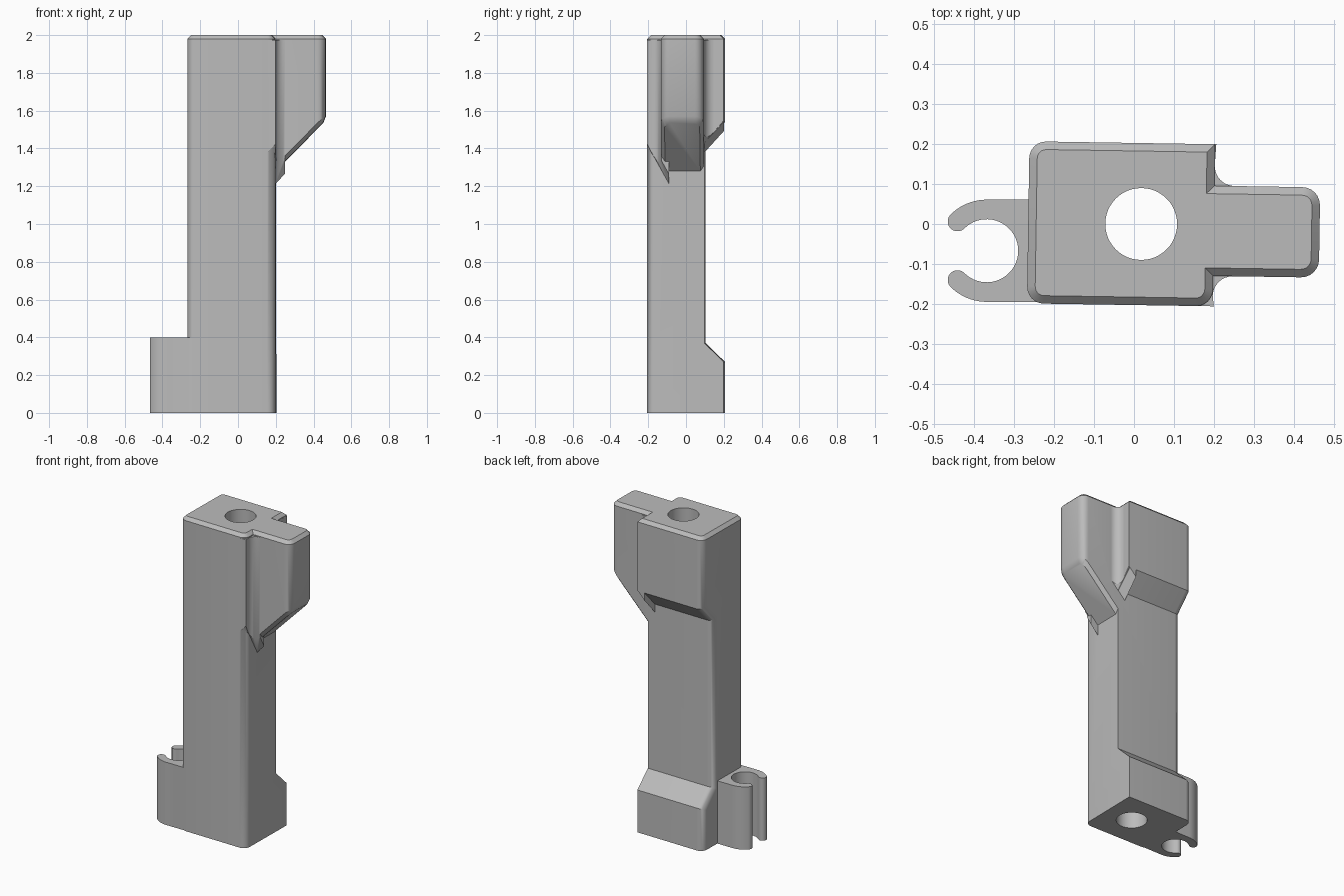
import bpy, bmesh, math
from mathutils import Matrix, Vector

cube = bpy.data.objects.get("Cube")
if cube:
    bpy.data.objects.remove(cube, do_unlink=True)

grey = bpy.data.materials.new("mid grey plastic")
grey.use_nodes = True
GREY = (0.5, 0.5, 0.5, 1)
grey.diffuse_color = GREY
grey.node_tree.nodes["Principled BSDF"].inputs["Base Color"].default_value = GREY

TILT = Matrix.Rotation(math.radians(-0.9), 4, 'Z')


def prism(points, direction):
    """Extrude a closed outline of 3D points along a direction."""
    bm = bmesh.new()
    face = bm.faces.new([bm.verts.new(p) for p in points])
    ext = bmesh.ops.extrude_face_region(bm, geom=[face])
    moved = [v for v in ext["geom"] if isinstance(v, bmesh.types.BMVert)]
    bmesh.ops.translate(bm, verts=moved, vec=direction)
    bmesh.ops.recalc_face_normals(bm, faces=bm.faces)
    return bm


def bevel(bm, rule, offset, segments):
    """Bevel every edge for which the rule holds."""
    edges = [e for e in bm.edges if rule(e)]
    bmesh.ops.bevel(bm, geom=edges, offset=offset, segments=segments,
                    profile=0.5, affect='EDGES')


def finish(bm, name, tilt=True):
    if tilt:
        bm.transform(TILT)
    bmesh.ops.recalc_face_normals(bm, faces=bm.faces)
    mesh = bpy.data.meshes.new(name)
    bm.to_mesh(mesh)
    bm.free()
    mesh.materials.append(grey)
    ob = bpy.data.objects.new(name, mesh)
    bpy.context.collection.objects.link(ob)
    return ob


def arc(center, radius, start, end, steps):
    out = []
    for i in range(steps + 1):
        a = math.radians(start + (end - start) * i / steps)
        out.append((center[0] + radius * math.cos(a), center[1] + radius * math.sin(a)))
    return out


def on_plane(e, axis, value):
    return all(abs(v.co[axis] - value) < 1e-4 for v in e.verts)


def borders(e, test):
    return any(test(f.normal) for f in e.link_faces)


# Main post: side profile with a recessed back, extruded across the width
LEFT, RIGHT, DEPTH, RECESS = -0.265, 0.2, 0.203, 0.1
profile = [(-DEPTH, 0), (DEPTH, 0), (DEPTH, 0.27), (RECESS, 0.37),
           (RECESS, 1.43), (DEPTH, 1.54), (DEPTH, 2), (-DEPTH, 2)]
bm = prism([(LEFT, y, z) for y, z in profile], (RIGHT - LEFT, 0, 0))


def rounded_edge(e):
    if on_plane(e, 2, 0) or on_plane(e, 2, 2):
        return False
    return on_plane(e, 0, LEFT) or (on_plane(e, 0, RIGHT) and on_plane(e, 1, -DEPTH))


bevel(bm, rounded_edge, 0.042, 6)
bm.normal_update()
bevel(bm, lambda e: on_plane(e, 2, 2) and borders(e, lambda n: n.z < 0.9), 0.02, 1)
post = finish(bm, "post")

# Side arm with a sloping underside and chamfered rims
INNER, OUTER = 0.1, 0.465
arm_profile = [(INNER, 2), (OUTER, 2), (OUTER, 1.55), (RIGHT, 1.28), (INNER, 1.18)]
bm = prism([(x, -0.127, z) for x, z in arm_profile], (0, 0.226, 0))
bevel(bm, lambda e: on_plane(e, 0, OUTER) and abs(e.verts[0].co.z - e.verts[1].co.z) > 0.1,
      0.045, 6)
bm.normal_update()


def arm_rim(e):
    if on_plane(e, 0, INNER):
        return False
    top = [f.normal.z > 0.9 for f in e.link_faces]
    under = [f.normal.z < -0.5 for f in e.link_faces]
    return any(top) != all(top) or any(under) != all(under)


bevel(bm, arm_rim, 0.02, 1)
arm = finish(bm, "side_arm")


# Hollow fillets where the arm meets the post, with slanted lower ends
def fillet(name, side, arm_y, base_z, slope):
    edge = side * DEPTH
    mid = arm_y + side * 0.05
    curve = arc((0.25, mid), 0.05, 180, 180 + side * 90, 8)
    outline = [(0.15, edge), (0.203, edge)] + curve
    outline += [(0.25, arm_y - side * 0.04), (0.15, arm_y - side * 0.04)]
    bm = prism([(x, y, 1.0) for x, y in outline], (0, 0, 0.975))
    for v in bm.verts:
        if v.co.z < 1.1:
            v.co.z = base_z + (v.co.y - arm_y) * side * slope + (v.co.x - 0.2) * 1.05
    return finish(bm, name)


front_fillet = fillet("front_fillet", -1, -0.127, 1.285, 1.8)
back_fillet = fillet("back_fillet", 1, 0.099, 1.43, 1.1)

# Open C-shaped clip at the foot
center, r_in, r_out = Vector((-0.369, -0.067)), 0.079, 0.128
r_mid, r_tip = (r_in + r_out) / 2, (r_out - r_in) / 2
tip_a = arc(center, r_mid, 135, 135, 1)[0]
tip_b = arc(center, r_mid, 225, 225, 1)[0]
outline = arc(center, r_out, 90, 135, 10)
outline += arc(tip_a, r_tip, 135, 315, 10)[1:]
outline += arc(center, r_in, 135, -135, 40)[1:]
outline += arc(tip_b, r_tip, 45, 225, 10)[1:]
outline += arc(center, r_out, 225, 270, 10)[1:]
outline += [(-0.2, center.y - r_out), (-0.2, center.y + r_out)]
clip = finish(prism([(x, y, 0) for x, y in outline], (0, 0, 0.4)), "clip", tilt=False)

# Round bore through the full height
bore_outline = arc((0.018, 0), 0.09, 0, 360, 48)[:-1]
bore = finish(prism([(x, y, -0.1) for x, y in bore_outline], (0, 0, 2.2)), "bore_cutter",
              tilt=False)
bore.hide_render = True

# Merge the parts into one solid, then drill it
bpy.ops.object.select_all(action='DESELECT')
bpy.context.view_layer.objects.active = post
post.select_set(True)
steps = [(p, 'UNION') for p in (arm, front_fillet, back_fillet, clip)]
for part, operation in steps + [(bore, 'DIFFERENCE')]:
    mod = post.modifiers.new("merge", 'BOOLEAN')
    mod.object, mod.operation, mod.solver = part, operation, 'EXACT'
    bpy.ops.object.modifier_apply(modifier=mod.name)
    bpy.data.objects.remove(part, do_unlink=True)

post.name = "bracket_post"
bpy.ops.object.shade_smooth_by_angle(angle=math.radians(30))
